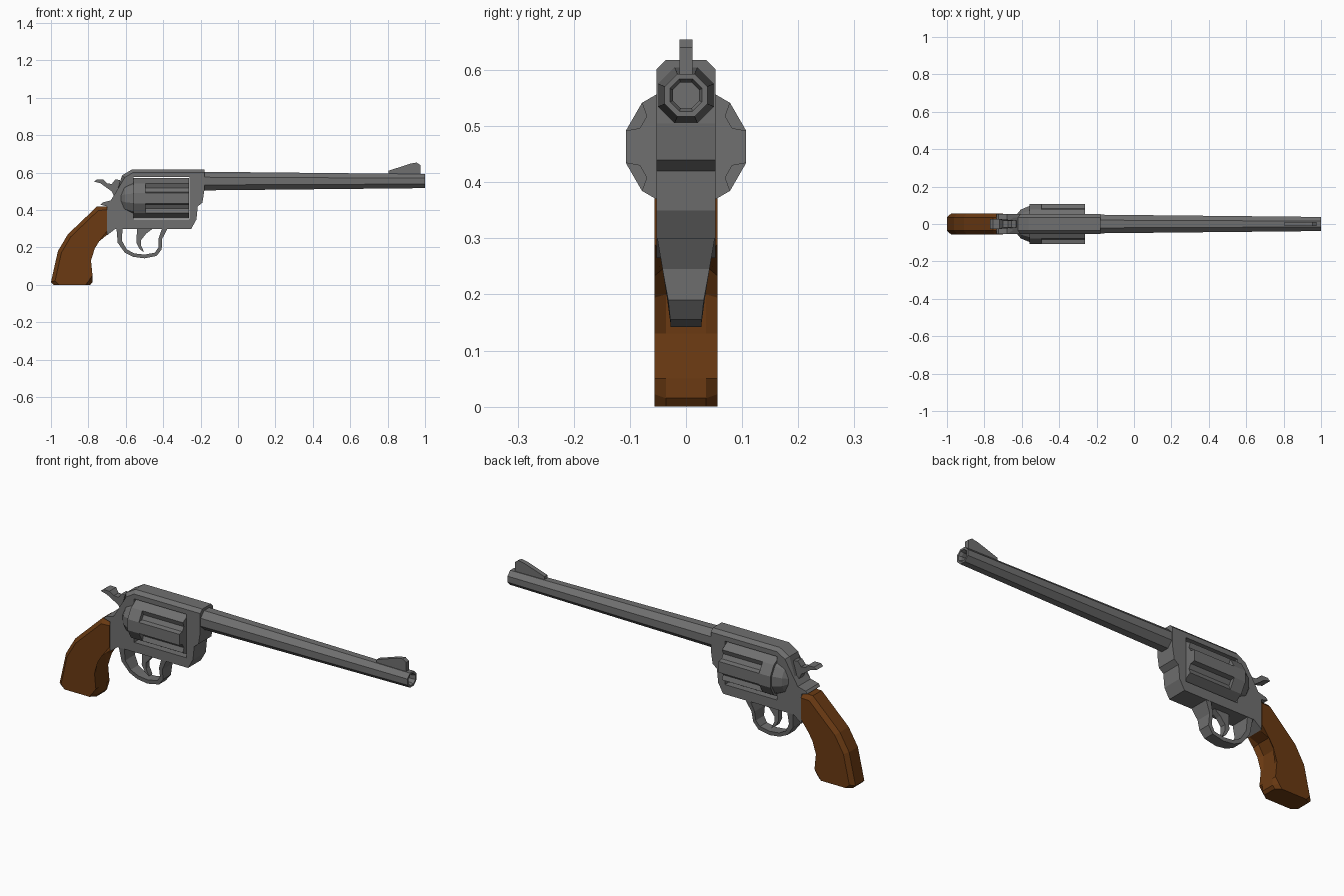
import bpy, bmesh
from math import sin, cos, radians

if "Cube" in bpy.data.objects:
    bpy.data.objects.remove(bpy.data.objects["Cube"], do_unlink=True)


def material(name, rgb):
    mat = bpy.data.materials.new(name)
    mat.use_nodes = True
    mat.diffuse_color = (*rgb, 1)
    node = next(n for n in mat.node_tree.nodes if n.type == 'BSDF_PRINCIPLED')
    node.inputs["Base Color"].default_value = (*rgb, 1)
    return mat


STEEL = material("gunmetal grey", (0.16, 0.16, 0.16))
WOOD = material("brown wood", (0.145, 0.042, 0.006))


def finish(name, bm, mat):
    bmesh.ops.recalc_face_normals(bm, faces=bm.faces)
    mesh = bpy.data.meshes.new(name)
    bm.to_mesh(mesh)
    bm.free()
    mesh.materials.append(mat)
    obj = bpy.data.objects.new(name, mesh)
    bpy.context.collection.objects.link(obj)
    return obj


def plate(name, outline, half, mat=STEEL, chamfer=0, rule=None):
    """Side outline (x, z) given thickness across y; half is a number or a function of x, z."""
    width = half if callable(half) else lambda x, z: half
    bm = bmesh.new()
    sides = [[bm.verts.new((x, s * width(x, z), z)) for x, z in outline] for s in (-1, 1)]
    caps = [bm.faces.new(side) for side in sides]
    for i in range(len(outline)):
        a, b = sides
        bm.faces.new((a[i - 1], a[i], b[i], b[i - 1]))
    if chamfer:
        edges = []
        for cap in caps:
            for e in cap.edges:
                mid = (e.verts[0].co + e.verts[1].co) / 2
                if rule(mid):
                    edges.append(e)
        bmesh.ops.bevel(bm, geom=edges, offset=chamfer, segments=1,
                        affect='EDGES', clamp_overlap=False)
    return finish(name, bm, mat)


def turned(name, profile, section, height):
    """Sweep an (x, radius) profile around the x axis using a section of (angle, factor)."""
    bm = bmesh.new()
    rings = [[bm.verts.new((x, r * f * cos(radians(a)), height + r * f * sin(radians(a))))
              for a, f in section] for x, r in profile]
    for p, q in zip(rings, rings[1:]):
        for i in range(len(section)):
            bm.faces.new((p[i - 1], p[i], q[i], q[i - 1]))
    bm.faces.new(rings[0])
    bm.faces.new(rings[-1])
    return finish(name, bm, STEEL)


OCTAGON = [(22.5 + 45 * i, 1) for i in range(8)]
DODECAGON = [(15 + 30 * i, 1) for i in range(12)]
FLUTED = [(60 * i + a, f) for i in range(6)
          for a, f in ((15, 1), (22, .8), (38, .8), (45, 1))]

# Frame with a window for the cylinder
frame = plate("frame", [
    (-.565, .618), (-.18, .618), (-.18, .505), (-.19, .44), (-.215, .42), (-.222, .35),
    (-.25, .30), (-.655, .30), (-.70, .265), (-.70, .42), (-.735, .428), (-.725, .44),
    (-.68, .452), (-.65, .49), (-.62, .585)],
    .053, chamfer=.017, rule=lambda m: m.z > .5 and m.x < -.19)
window = plate("window_cutter", [(-.56, .35), (-.26, .35), (-.26, .576), (-.56, .576)], .2)
window.hide_render = True
cut = frame.modifiers.new("window", 'BOOLEAN')
cut.operation = 'DIFFERENCE'
cut.solver = 'EXACT'
cut.object = window
bpy.context.view_layer.objects.active = frame
bpy.ops.object.modifier_apply(modifier=cut.name)
bpy.data.objects.remove(window, do_unlink=True)

# Cylinder and the rounded shield behind it
AXLE = .463
turned("recoil_shield", [(-.632, .047), (-.605, .08), (-.558, .1)], DODECAGON, AXLE)
turned("cylinder_rear", [(-.56, .111), (-.495, .111)], DODECAGON, AXLE)
turned("cylinder_fluted", [(-.495, .111), (-.262, .111)], FLUTED, AXLE)

# Tapered barrel with a hollow muzzle, and its sight
turned("barrel", [(-.2, .054), (.98, .041), (1, .041), (1, .031), (.985, .025), (.9, .025)],
       OCTAGON, .555)
plate("front_sight", [(.805, .585), (.805, .61), (.92, .648), (.955, .654), (.975, .64),
                      (.975, .585)], .012)

# Grip
plate("grip", [
    (-1, .015), (-.985, 0), (-.79, 0), (-.778, .015), (-.778, .05), (-.786, .13),
    (-.786, .20), (-.755, .25), (-.70, .268), (-.70, .42), (-.755, .418),
    (-.91, .27), (-.963, .18)],
    .056, WOOD, .02, lambda m: m.z > .005 and m.x < -.705)

# Trigger guard, wider where it meets the frame
plate("trigger_guard", [
    (-.65, .305), (-.643, .225), (-.605, .172), (-.56, .15), (-.50, .142), (-.435, .155),
    (-.408, .19), (-.406, .245), (-.375, .305), (-.405, .305), (-.424, .25), (-.425, .20),
    (-.445, .172), (-.50, .162), (-.555, .168), (-.595, .19), (-.62, .235), (-.618, .305)],
    lambda x, z: .028 + .024 * min(1, max(0, (z - .17) / .13)))

# Trigger
plate("trigger", [
    (-.54, .305), (-.543, .225), (-.525, .19), (-.502, .175), (-.518, .21), (-.518, .24),
    (-.49, .275), (-.45, .305)], .015)

# Hammer with a flared thumb spur
plate("hammer", [
    (-.77, .552), (-.755, .563), (-.72, .563), (-.70, .542), (-.675, .54), (-.655, .565),
    (-.63, .56), (-.62, .47), (-.66, .47), (-.675, .50), (-.71, .525), (-.735, .543)],
    lambda x, z: .028 if x < -.715 else .018)
